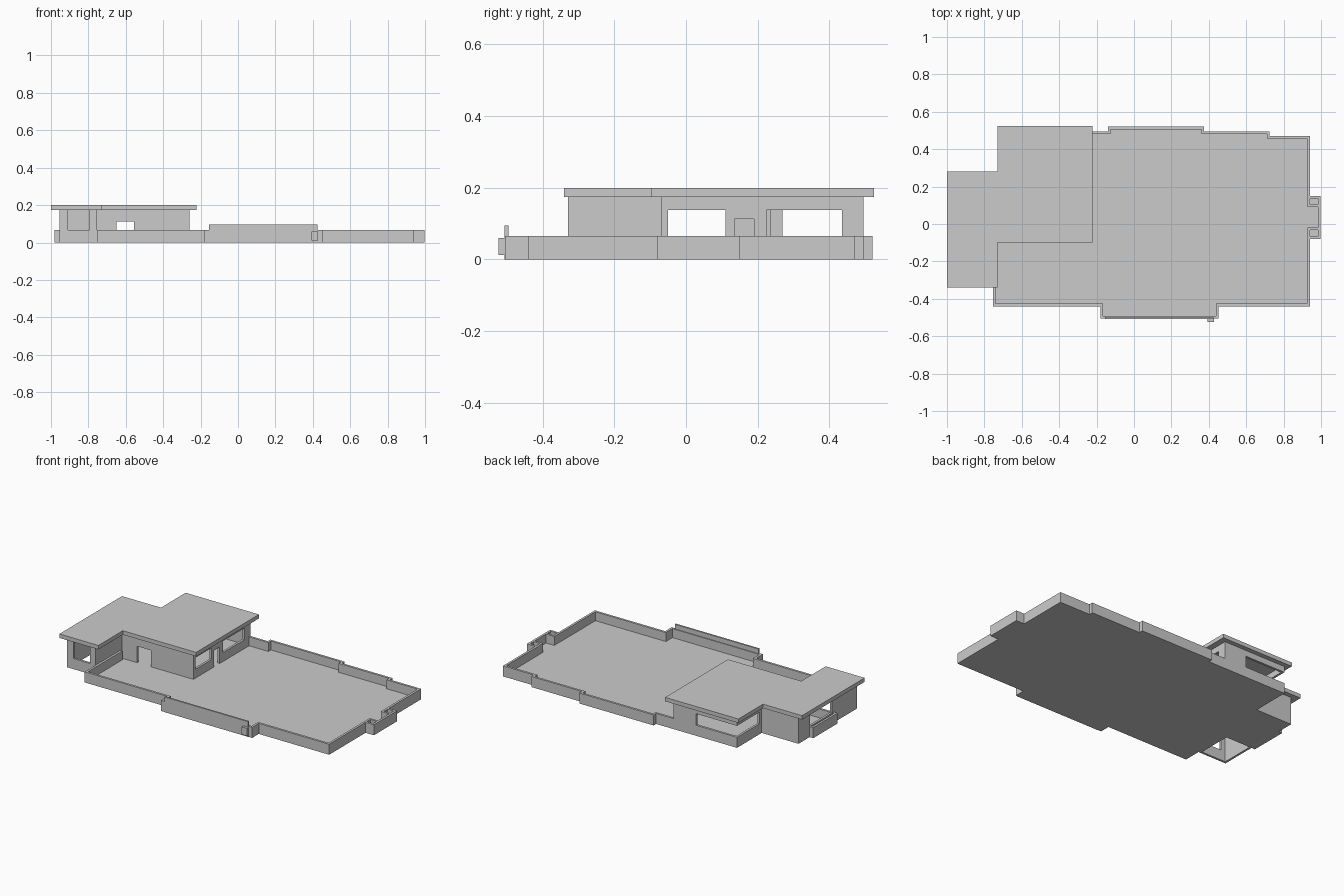
import bpy, bmesh
from mathutils import Vector

if "Cube" in bpy.data.objects:
    bpy.data.objects.remove(bpy.data.objects["Cube"])

T = 0.014          # wall thickness
SILL, LINTEL, TOP = 0.066, 0.138, 0.175


def finish(name, bm):
    bmesh.ops.recalc_face_normals(bm, faces=bm.faces)
    me = bpy.data.meshes.new(name)
    bm.to_mesh(me)
    bm.free()
    ob = bpy.data.objects.new(name, me)
    bpy.context.collection.objects.link(ob)
    return ob


def add_box(bm, x0, x1, y0, y1, z0, z1):
    r = bmesh.ops.create_cube(bm, size=1)
    for v in r['verts']:
        v.co = ((x0 + x1) / 2 + v.co.x * (x1 - x0),
                (y0 + y1) / 2 + v.co.y * (y1 - y0),
                (z0 + z1) / 2 + v.co.z * (z1 - z0))


def box(name, *b):
    bm = bmesh.new()
    add_box(bm, *b)
    return finish(name, bm)


def slab(name, pts, z0, z1):
    bm = bmesh.new()
    f = bm.faces.new([bm.verts.new((x, y, z0)) for x, y in pts])
    r = bmesh.ops.extrude_face_region(bm, geom=[f])
    for v in r['geom']:
        if isinstance(v, bmesh.types.BMVert):
            v.co.z = z1
    return finish(name, bm)


def parapet(name, pts, t, z0, z1):
    """Closed wall ring inside a counter-clockwise right-angled outline."""
    bm = bmesh.new()
    rings = []
    n = len(pts)
    for i in range(n):
        p, q, r = (Vector(pts[k % n]) for k in (i - 1, i, i + 1))
        a, b = (q - p).normalized(), (r - q).normalized()
        inner = q + t * (Vector((-a.y, a.x)) + Vector((-b.y, b.x)))
        rings.append([bm.verts.new((*c, z)) for c, z in
                      ((q, z0), (q, z1), (inner, z1), (inner, z0))])
    for i in range(n):
        a, b = rings[i], rings[(i + 1) % n]
        for k in range(4):
            m = (k + 1) % 4
            bm.faces.new((a[k], b[k], b[m], a[m]))
    return finish(name, bm)


def wall(name, axis, pos, a0, a1, openings=()):
    """Straight wall from pos to pos+T with (start, end, bottom, top) openings."""
    bm = bmesh.new()

    def piece(a, b, z0, z1):
        if b - a < 1e-4 or z1 - z0 < 1e-4:
            return
        if axis == 'x':
            add_box(bm, a, b, pos, pos + T, z0, z1)
        else:
            add_box(bm, pos, pos + T, a, b, z0, z1)
    cur = a0
    for s, e, z0, z1 in openings:
        piece(cur, s, 0, TOP)
        piece(s, e, 0, z0)
        piece(s, e, z1, TOP)
        cur = e
    piece(cur, a1, 0, TOP)
    return finish(name, bm)


# terrace floor and parapet
outline = [(-.755, -.44), (-.18, -.44), (-.18, -.505), (.452, -.505), (.452, -.44),
           (.94, -.44), (.94, -.08), (.998, -.08), (.998, .15), (.94, .15),
           (.94, .47), (.725, .47), (.725, .495), (.375, .495), (.375, .52),
           (-.14, .52), (-.14, .495), (-.70, .495), (-.70, .25), (-.955, .25),
           (-.955, .14), (-.98, .14), (-.98, -.085), (-.955, -.085),
           (-.955, -.1), (-.755, -.1)]
slab("terrace_floor", outline, 0, .01)
# the parapet skips the tiny return beside the left bay
ring = outline[:22] + [(-.98, -.1)] + outline[25:]
ring = ring[:-1] + [(-.755, -.1)]
# open passage into the house: ring follows the outer edge only
parapet("parapet", ring, T, 0, SILL)

# raised front panel and blank plaque
box("front_panel", -.155, .425, -.507, -.496, 0, .095)
box("front_plaque", .392, .428, -.523, -.505, .012, .06)

# planter boxes in the right bay
for n, (y0, y1, yp) in enumerate(((-.08, -.02, -.033), (.09, .15, .09))):
    box(f"planter_side_{n}", .927, .99, yp, yp + .013, 0, SILL)
    box(f"planter_back_{n}", .927, .94, y0, y1, 0, SILL)

# house walls, left block
wall("left_block_front", 'x', -.33, -.955, -.755, [(-.91, -.795, SILL, TOP)])
wall("left_block_outer", 'y', -.955, -.33, .25, [(-.08, .135, SILL, TOP)])
wall("left_block_inner", 'y', -.755 - T, -.33, -.07)
wall("left_block_back", 'x', .25 - T, -.955, -.70)

# house walls, right block
wall("main_block_front", 'x', -.07, -.755, -.26, [(-.65, -.555, .01, .113)])
wall("main_block_right", 'y', -.26 - T, -.07, .495,
     [(-.05, .11, SILL, LINTEL), (.135, .19, .01, .113), (.225, .435, SILL, LINTEL)])
wall("main_block_back", 'x', .495 - T, -.70, -.26, [(-.70, -.415, SILL, LINTEL)])
wall("main_block_left", 'y', -.70, .25 - T, .495, [(.27, .495, SILL, LINTEL)])

# flat roof
slab("roof", [(-1, -.34), (-.73, -.34), (-.73, -.098), (-.222, -.098),
              (-.222, .524), (-.73, .524), (-.73, .28), (-1, .28)], TOP, .2)
